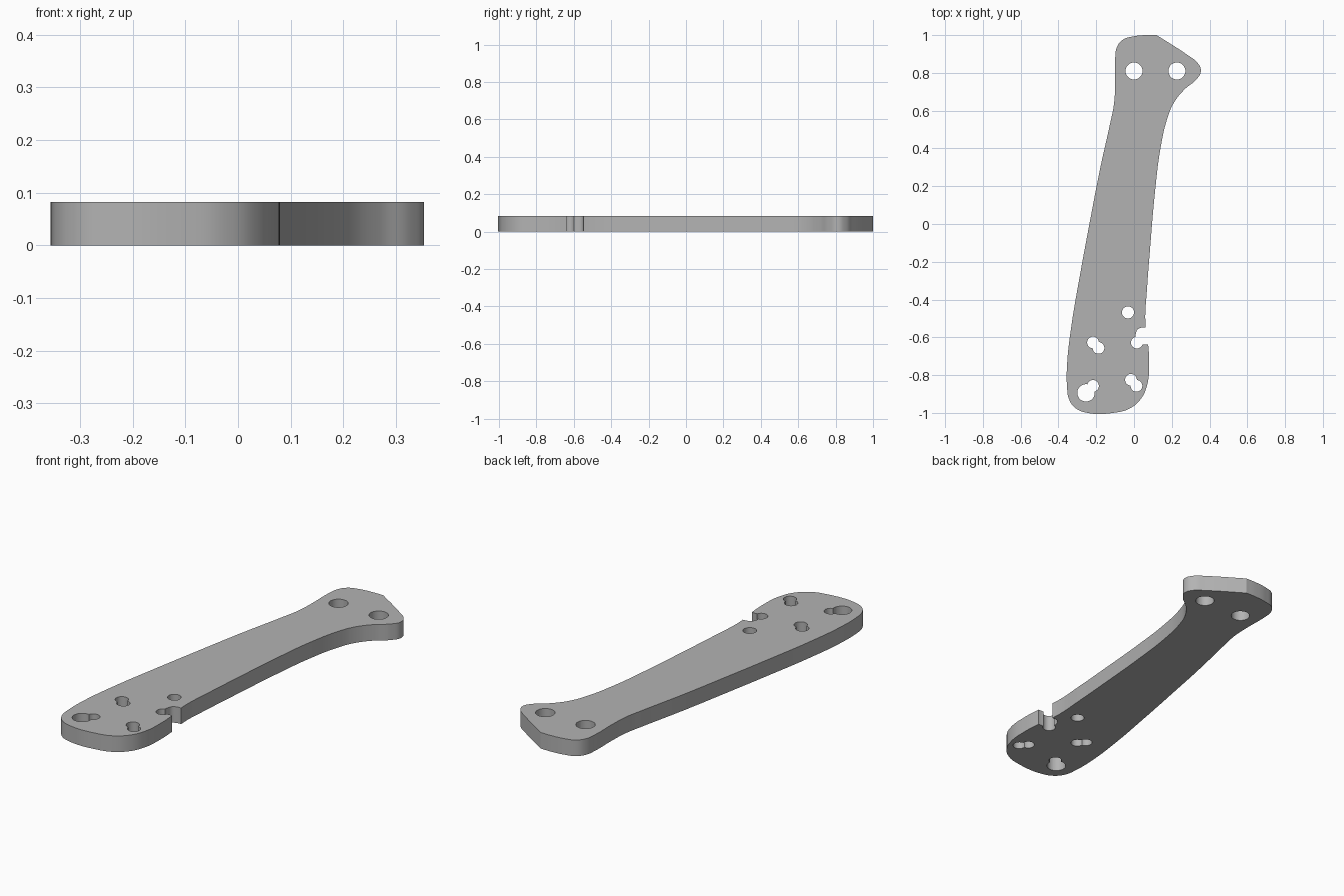
import bpy, bmesh

THICK = 0.082

cube = bpy.data.objects.get("Cube")
if cube:
    bpy.data.objects.remove(cube, do_unlink=True)

grey = bpy.data.materials.new("plate grey")
grey.use_nodes = True
colour = (0.45, 0.45, 0.45, 1)
grey.diffuse_color = colour
grey.node_tree.nodes["Principled BSDF"].inputs["Base Color"].default_value = colour


def activate(ob):
    bpy.ops.object.select_all(action='DESELECT')
    ob.select_set(True)
    bpy.context.view_layer.objects.active = ob


def slab(name, points, corners, low, high):
    """Smooth closed outline, sharp at the listed corners, extruded from low to high."""
    curve = bpy.data.curves.new(name, 'CURVE')
    curve.dimensions = '2D'
    curve.fill_mode = 'BOTH'
    curve.extrude = (high - low) / 2
    curve.resolution_u = 8
    spline = curve.splines.new('BEZIER')
    spline.bezier_points.add(len(points) - 1)
    spline.use_cyclic_u = True
    for i, (bp, (x, y)) in enumerate(zip(spline.bezier_points, points)):
        bp.co = (x, y, 0)
        bp.handle_left_type = bp.handle_right_type = 'VECTOR' if i in corners else 'AUTO'
    ob = bpy.data.objects.new(name, curve)
    bpy.context.collection.objects.link(ob)
    ob.location.z = (low + high) / 2
    activate(ob)
    bpy.ops.object.convert(target='MESH')
    ob = bpy.context.object
    bm = bmesh.new()
    bm.from_mesh(ob.data)
    bmesh.ops.remove_doubles(bm, verts=bm.verts, dist=0.0001)
    bmesh.ops.recalc_face_normals(bm, faces=bm.faces)
    bm.to_mesh(ob.data)
    bm.free()
    return ob


def cut(target, cutter):
    cutter.hide_render = True
    activate(target)
    mod = target.modifiers.new("cut", 'BOOLEAN')
    mod.operation = 'DIFFERENCE'
    mod.solver = 'EXACT'
    mod.object = cutter
    bpy.ops.object.modifier_apply(modifier=mod.name)
    bpy.data.objects.remove(cutter, do_unlink=True)


# Plate outline: flared head, slim waist, rounded foot
outline = [
    (0.12, 1.0), (0.29, 0.89), (0.335, 0.855), (0.354, 0.81), (0.33, 0.765),
    (0.27, 0.715), (0.21, 0.64), (0.175, 0.555), (0.14, 0.40), (0.11, 0.16),
    (0.085, -0.13), (0.069, -0.34), (0.06, -0.52), (0.074, -0.63), (0.08, -0.74),
    (0.07, -0.85), (0.037, -0.925), (-0.02, -0.975), (-0.09, -0.997),
    (-0.26, -0.997), (-0.315, -0.97), (-0.345, -0.925), (-0.354, -0.87),
    (-0.354, -0.74), (-0.33, -0.53), (-0.285, -0.265), (-0.233, 0.016),
    (-0.18, 0.29), (-0.127, 0.53), (-0.106, 0.635), (-0.1, 0.74), (-0.1, 0.87),
    (-0.09, 0.937), (-0.06, 0.975), (-0.01, 0.992), (0.058, 1.0)]
plate = slab("handle_plate", outline, {0}, 0, THICK)

# Side notch with one rounded inner corner
notch = [(0.15, -0.547), (0.045, -0.547), (0.02, -0.557), (0.008, -0.585),
         (0.008, -0.62), (0.045, -0.637), (0.15, -0.637)]
cut(plate, slab("notch_cutter", notch, {0, 1, 3, 4, 5, 6}, -0.1, 0.2))

# Round through holes: two in the head, overlapping pairs in the foot
holes = [(0, 0.81, 0.045), (0.227, 0.81, 0.045), (-0.032, -0.468, 0.032),
         (0.015, -0.628, 0.031), (-0.217, -0.627, 0.031), (-0.188, -0.656, 0.031),
         (-0.254, -0.894, 0.046), (-0.217, -0.857, 0.031),
         (-0.016, -0.825, 0.031), (0.013, -0.857, 0.031)]
for x, y, r in holes:
    bpy.ops.mesh.primitive_cylinder_add(vertices=40, radius=r, depth=0.4, location=(x, y, 0.04))
    cut(plate, bpy.context.object)

plate.data.materials.clear()
plate.data.materials.append(grey)
for face in plate.data.polygons:
    face.material_index = 0
activate(plate)
bpy.ops.object.shade_smooth_by_angle(angle=0.5)
